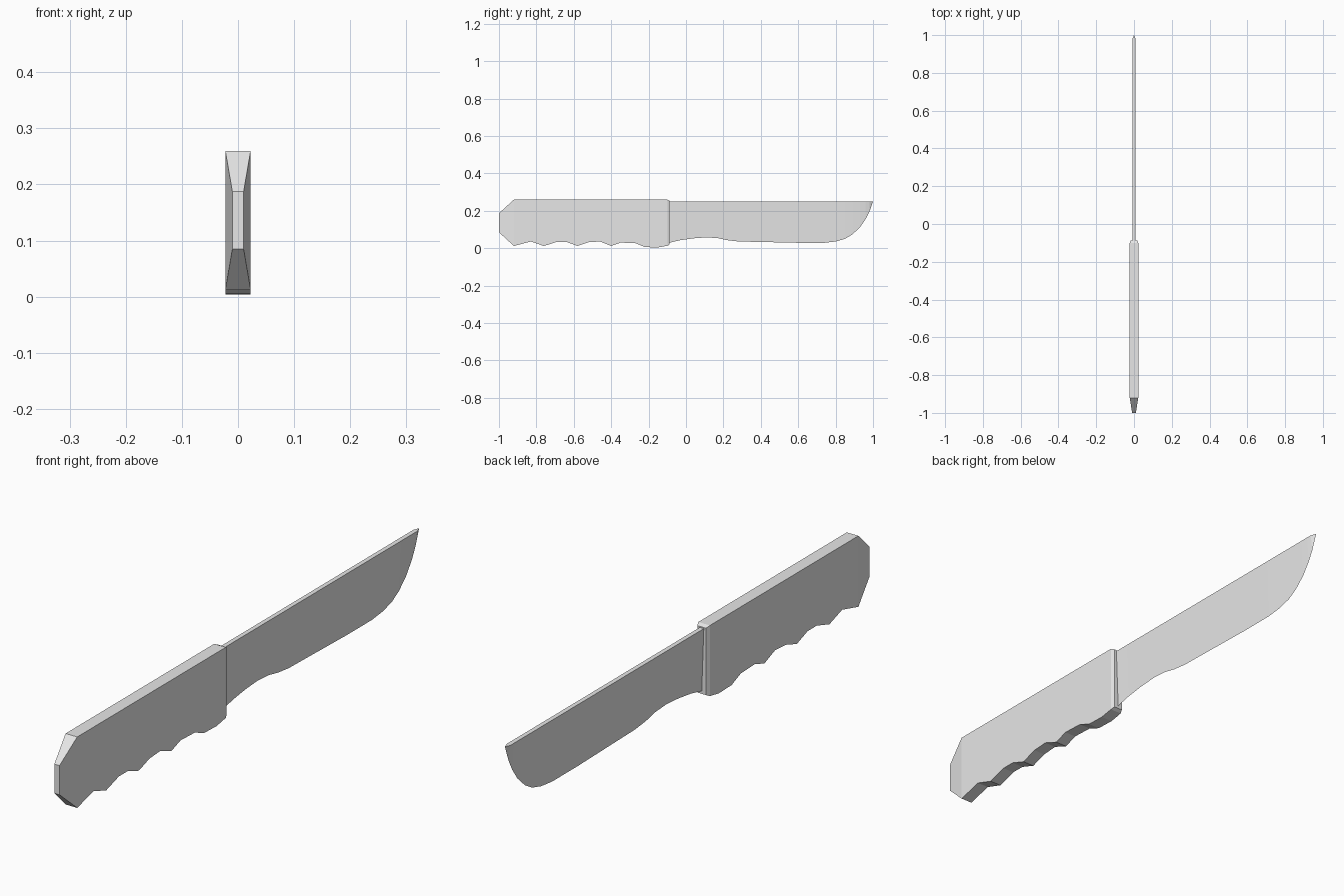
import bpy
import bmesh

default = bpy.data.objects.get("Cube")
if default:
    bpy.data.objects.remove(default, do_unlink=True)


def make_material(name, value):
    mat = bpy.data.materials.new(name)
    mat.use_nodes = True
    colour = (value, value, value, 1)
    mat.diffuse_color = colour
    mat.node_tree.nodes["Principled BSDF"].inputs["Base Color"].default_value = colour
    return mat


def loft(name, stations, mat):
    """Skin four-cornered sections: (y, bottom z, top z, bottom half width, top half width)."""
    bm = bmesh.new()
    rings = []
    for y, low, high, wl, wh in stations:
        corners = [(-wl, y, low), (wl, y, low), (wh, y, high), (-wh, y, high)]
        rings.append([bm.verts.new(c) for c in corners])
    for a, b in zip(rings, rings[1:]):
        for i in range(4):
            j = (i + 1) % 4
            bm.faces.new((a[i], a[j], b[j], b[i]))
    bm.faces.new(rings[0])
    bm.faces.new(rings[-1])
    bmesh.ops.remove_doubles(bm, verts=bm.verts, dist=0.0001)
    bmesh.ops.recalc_face_normals(bm, faces=bm.faces)
    mesh = bpy.data.meshes.new(name)
    bm.to_mesh(mesh)
    bm.free()
    mesh.materials.append(mat)
    obj = bpy.data.objects.new(name, mesh)
    bpy.context.collection.objects.link(obj)
    return obj


grey = make_material("plain grey", 0.8)

# Handle: tapered butt, finger-grooved underside, chamfered front end
HALF, TOP = 0.0225, 0.26
grip = [(-0.92, 0.012), (-0.83, 0.036), (-0.76, 0.012), (-0.69, 0.034),
        (-0.64, 0.034), (-0.58, 0.012), (-0.52, 0.032), (-0.46, 0.036),
        (-0.40, 0.012), (-0.35, 0.030), (-0.27, 0.027), (-0.22, 0.006),
        (-0.15, 0.004), (-0.10, 0.013)]
handle = [(-1, 0.085, 0.187, 0.01, 0.01)]
handle += [(y, z, TOP, HALF, HALF) for y, z in grip]
handle.append((-0.087, 0.020, 0.254, 0.017, 0.017))
loft("handle", handle, grey)

# Blade: flat spine narrowing to a sharp lower edge and a pointed tip
SPINE, BLADE_TOP = 0.008, 0.25
edge = [(-0.10, 0.027), (-0.03, 0.043), (0.04, 0.053), (0.11, 0.058),
        (0.17, 0.054), (0.22, 0.043), (0.28, 0.036), (0.42, 0.033),
        (0.60, 0.029), (0.74, 0.029), (0.80, 0.036), (0.85, 0.050),
        (0.89, 0.074), (0.93, 0.112), (0.96, 0.155), (0.98, 0.194)]
blade = [(y, z, BLADE_TOP, 0, SPINE) for y, z in edge]
blade.append((1, BLADE_TOP, BLADE_TOP, 0, 0))
loft("blade", blade, grey)
